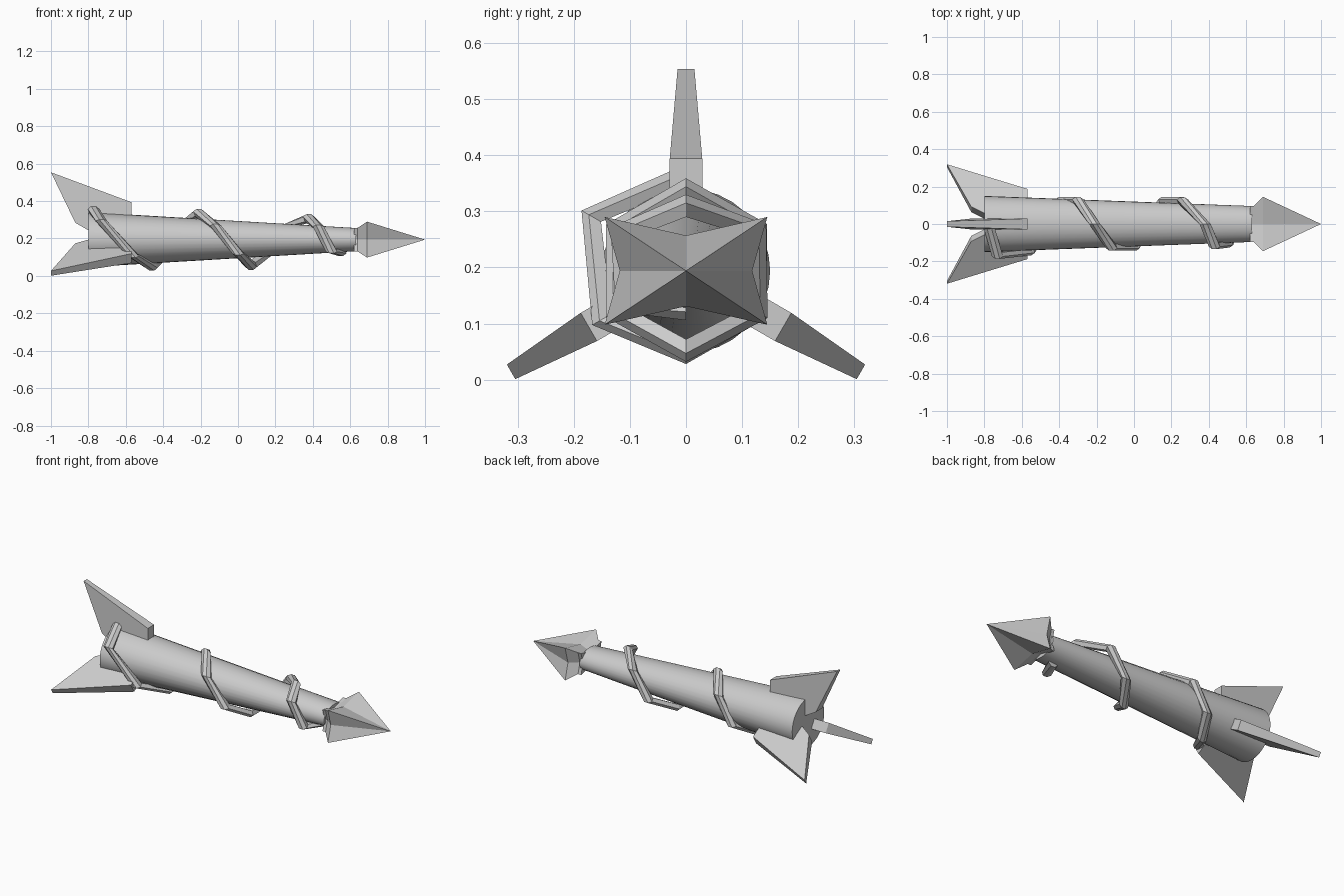
import bpy, bmesh
from math import sin, cos, pi, radians

cube = bpy.data.objects.get("Cube")
if cube:
    bpy.data.objects.remove(cube, do_unlink=True)

AXIS = 0.194  # height of the long axis

grey = bpy.data.materials.new("plain_grey")
grey.use_nodes = True
grey.diffuse_color = (0.6, 0.6, 0.6, 1)
grey.node_tree.nodes["Principled BSDF"].inputs["Base Color"].default_value = (0.6, 0.6, 0.6, 1)


def loft(name, rings, smooth=False):
    """Skin a list of equal rings of points, capping both ends."""
    bm = bmesh.new()
    loops = [[bm.verts.new(p) for p in ring] for ring in rings]
    n = len(loops[0])
    for a, b in zip(loops, loops[1:]):
        for i in range(n):
            j = (i + 1) % n
            bm.faces.new((a[i], a[j], b[j], b[i]))
    bm.faces.new(loops[0])
    bm.faces.new(loops[-1])
    bmesh.ops.remove_doubles(bm, verts=bm.verts, dist=1e-5)
    bmesh.ops.recalc_face_normals(bm, faces=bm.faces)
    mesh = bpy.data.meshes.new(name)
    bm.to_mesh(mesh)
    bm.free()
    mesh.materials.append(grey)
    obj = bpy.data.objects.new(name, mesh)
    bpy.context.collection.objects.link(obj)
    if smooth:
        bpy.ops.object.select_all(action='DESELECT')
        obj.select_set(True)
        bpy.context.view_layer.objects.active = obj
        bpy.ops.object.shade_smooth_by_angle(angle=radians(35))
    return obj


def oval(x, ry, rz, n=32):
    return [(x, ry * cos(2 * pi * i / n), AXIS + rz * sin(2 * pi * i / n)) for i in range(n)]


# Tapered shaft, round at the tail and oval at the nose
loft("shaft", [oval(-0.8, 0.15, 0.147), oval(0.63, 0.096, 0.062)], smooth=True)

# Four-pointed star arrowhead and the neck that flares into it
STAR = [(0.118, 0), (0.145, 0.096), (0, 0.063), (-0.145, 0.096),
        (-0.118, 0), (-0.145, -0.096), (0, -0.063), (0.145, -0.096)]


def star(x, s):
    return [(x, y * s, AXIS + z * s) for y, z in STAR]


head = bmesh.new()
base = [head.verts.new(p) for p in star(0.69, 1)]
apex = head.verts.new((1, 0, AXIS))
for i in range(8):
    head.faces.new((base[i], base[(i + 1) % 8], apex))
head.faces.new(base[::-1])
bmesh.ops.recalc_face_normals(head, faces=head.faces)
head_mesh = bpy.data.meshes.new("arrowhead")
head.to_mesh(head_mesh)
head.free()
head_mesh.materials.append(grey)
bpy.context.collection.objects.link(bpy.data.objects.new("arrowhead", head_mesh))
loft("neck", [star(0.62, 0.66), star(0.64, 0.66), star(0.69, 1)])

# Three swept fins: (x, distance from axis, half thickness)
FIN = [(-1, 0.36, 0.015), (-0.57, 0.2, 0.029), (-0.57, 0.05, 0.029),
       (-0.8, 0.05, 0.029), (-0.87, 0.09, 0.029)]
for name, angle in (("top_fin", 90), ("back_fin", -30), ("front_fin", 210)):
    a = radians(angle)
    sides = [[(x, r * cos(a) - s * t * sin(a), AXIS + r * sin(a) + s * t * cos(a))
              for x, r, t in FIN] for s in (-1, 1)]
    loft(name, sides)

# Angular band wound round the shaft, six corners to a turn
BAND_X = [-0.78, -0.73, -0.56, -0.46, -0.39, -0.30, -0.21, -0.12,
          0, 0.07, 0.16, 0.26, 0.38, 0.43, 0.50, 0.55]
BAND_R = [0.19, 0.215, 0.193, 0.166, 0.167, 0.167, 0.165, 0.165,
          0.165, 0.162, 0.168, 0.165, 0.136, 0.155, 0.145, 0.088]
SECTION = [(0, -0.012), (0, 0.012), (-0.015, 0.03), (-0.04, 0.022),
           (-0.04, -0.022), (-0.015, -0.03)]
rings = []
for k, (x, r) in enumerate(zip(BAND_X, BAND_R)):
    a = radians(90 + 60 * k)
    rings.append([(x + dx, (r + dr) * cos(a), AXIS + (r + dr) * sin(a)) for dr, dx in SECTION])
loft("spiral_band", rings)
